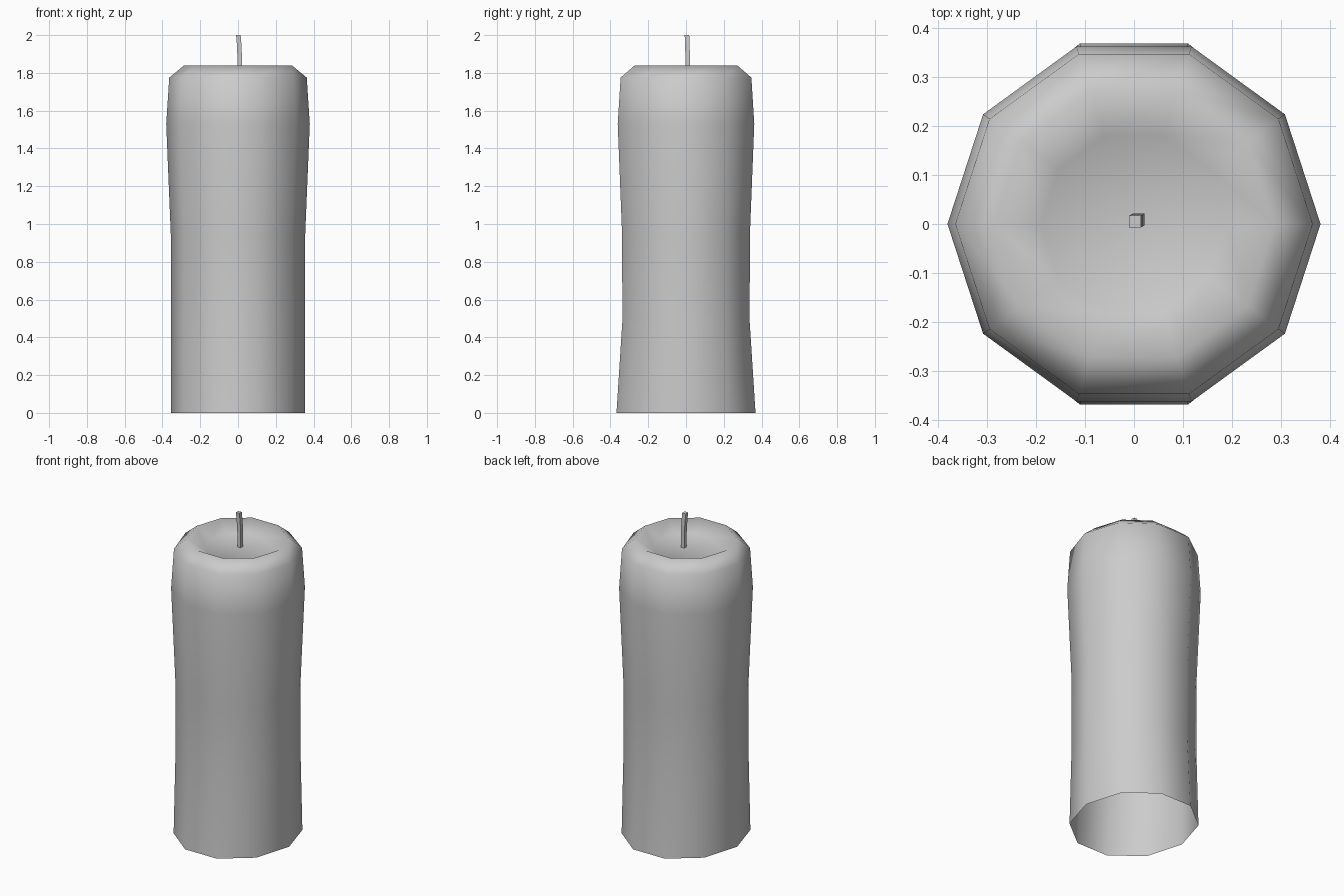
import bpy, bmesh, math

if "Cube" in bpy.data.objects:
    bpy.data.objects.remove(bpy.data.objects["Cube"])

def loft(name, rings, cap_start, cap_end, smooth):
    """Bridge successive rings of points into a tube."""
    bm = bmesh.new()
    loops = [[bm.verts.new(p) for p in ring] for ring in rings]
    n = len(loops[0])
    for a, b in zip(loops, loops[1:]):
        for i in range(n):
            j = (i + 1) % n
            bm.faces.new((a[i], a[j], b[j], b[i]))
    if cap_start:
        bm.faces.new(loops[0][::-1])
    if cap_end:
        bm.faces.new(loops[-1])
    for f in bm.faces:
        f.smooth = smooth
    mesh = bpy.data.meshes.new(name)
    bm.to_mesh(mesh)
    bm.free()
    obj = bpy.data.objects.new(name, mesh)
    bpy.context.collection.objects.link(obj)
    return obj

def ring(rx, ry, z, n=10):
    return [(rx * math.cos(i * math.tau / n), ry * math.sin(i * math.tau / n), z)
            for i in range(n)]

# Wax body: open base, ten sides, bulging top, hollowed melt pool
profile = [(0.355, 0.387, 0.0), (0.356, 0.354, 0.49), (0.356, 0.356, 0.95),
           (0.38, 0.38, 1.53), (0.364, 0.364, 1.775), (0.285, 0.285, 1.84),
           (0.19, 0.19, 1.785)]
loft("wax_body", [ring(*p) for p in profile], False, True, True)

# Wick: thin square strip, slightly bent
def square(cx, cy, z, h=0.012):
    return [(cx - h, cy - h, z), (cx + h, cy - h, z),
            (cx + h, cy + h, z), (cx - h, cy + h, z)]

path = [(0.009, 0.009, 1.775), (0.009, 0.009, 1.88),
        (0.006, 0.007, 1.95), (0.002, 0.005, 2.0)]
loft("wick", [square(*p) for p in path], True, True, False)
